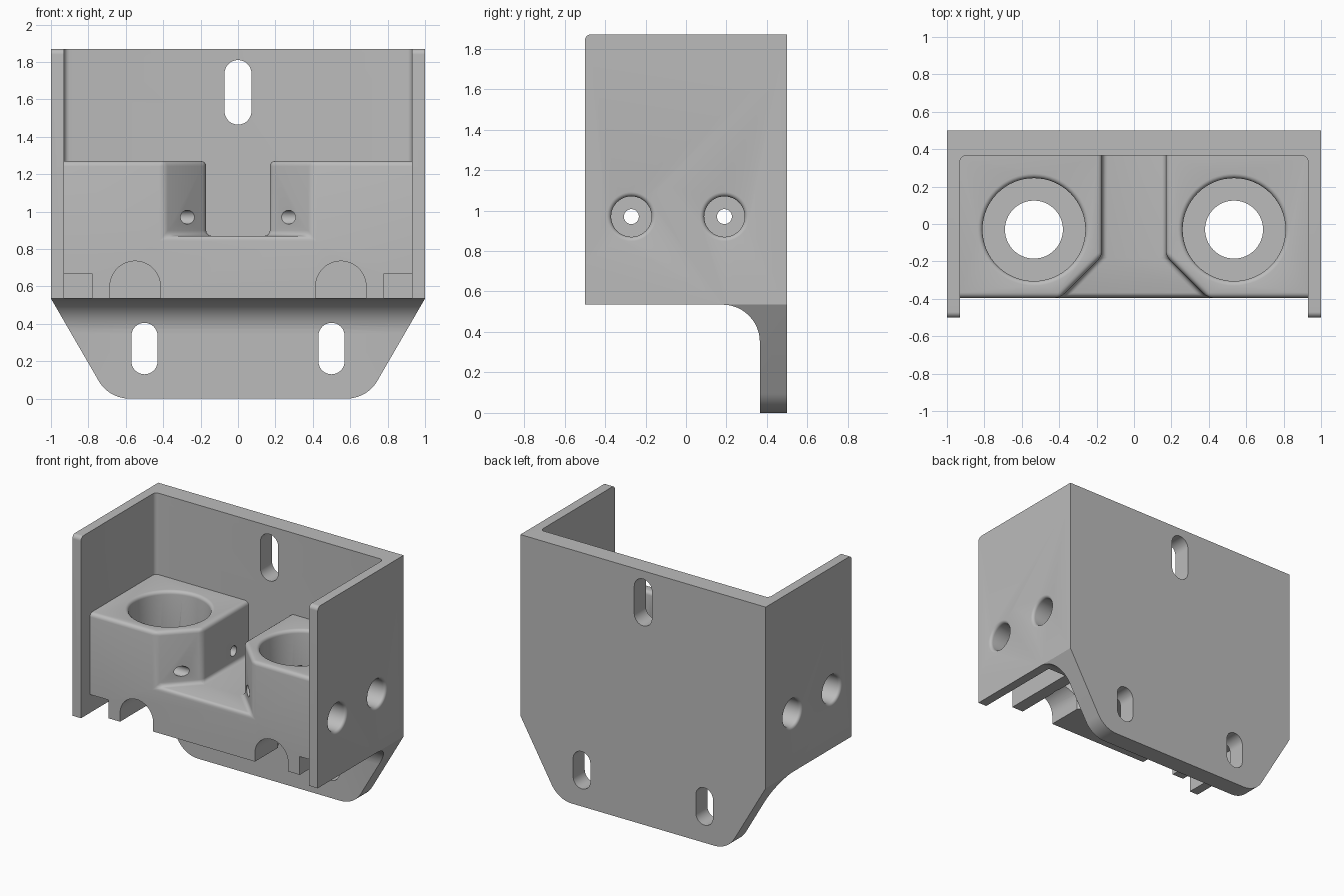
import bpy, bmesh
from math import pi, cos, sin, tan
from mathutils import Vector, Matrix

if "Cube" in bpy.data.objects:
    bpy.data.objects.remove(bpy.data.objects["Cube"])

WALL = 0.93     # inner face of side walls
BACK = 0.365    # inner face of back plate
FRONT = -0.395  # front of the clamp block
BASE = 0.535    # underside of walls and block


def new_object(name, bm):
    bmesh.ops.recalc_face_normals(bm, faces=bm.faces)
    mesh = bpy.data.meshes.new(name)
    bm.to_mesh(mesh)
    bm.free()
    obj = bpy.data.objects.new(name, mesh)
    bpy.context.collection.objects.link(obj)
    return obj


def outline(corners, steps=12):
    """Polygon from (u, v, radius) corners, rounding those with a radius."""
    pts = []
    n = len(corners)
    for i, (u, v, r) in enumerate(corners):
        c = Vector((u, v))
        if not r:
            pts.append(c)
            continue
        a = (Vector(corners[i - 1][:2]) - c).normalized()
        b = (Vector(corners[(i + 1) % n][:2]) - c).normalized()
        half = a.angle(b) / 2
        mid = c + (a + b).normalized() * r / sin(half)
        start = c + a * r / tan(half) - mid
        end = c + b * r / tan(half) - mid
        sweep = start.angle(end)
        for k in range(steps + 1):
            t = k / steps
            pts.append(mid + (start * sin((1 - t) * sweep) + end * sin(t * sweep)) / sin(sweep))
    return pts


def prism(name, pts, axis, lo, hi):
    place = {"x": lambda u, v, w: (w, u, v),
             "y": lambda u, v, w: (u, w, v),
             "z": lambda u, v, w: (u, v, w)}[axis]
    bm = bmesh.new()
    ends = [[bm.verts.new(place(p[0], p[1], w)) for p in pts] for w in (lo, hi)]
    bm.faces.new(ends[0])
    bm.faces.new(ends[1])
    n = len(pts)
    for i in range(n):
        j = (i + 1) % n
        bm.faces.new((ends[0][i], ends[0][j], ends[1][j], ends[1][i]))
    return new_object(name, bm)


def box(name, x, y, z):
    return prism(name, [(x[0], y[0]), (x[1], y[0]), (x[1], y[1]), (x[0], y[1])], "z", *z)


def lathe(name, profile, matrix, sides=64):
    """Closed solid of revolution; profile starts and ends off the axis."""
    bm = bmesh.new()
    rings = [[bm.verts.new((r * cos(2 * pi * k / sides), r * sin(2 * pi * k / sides), h))
              for k in range(sides)] for r, h in profile]
    for a, b in zip(rings, rings[1:]):
        for k in range(sides):
            m = (k + 1) % sides
            bm.faces.new((a[k], a[m], b[m], b[k]))
    bm.faces.new(rings[0])
    bm.faces.new(rings[-1])
    bm.transform(matrix)
    return new_object(name, bm)


def mouth(r, top, f, steps=5):
    """Rounded flare where a bore of radius r meets the surface at height top."""
    return [(r + f - f * cos(a), top - f + f * sin(a))
            for a in (k * pi / 2 / steps for k in range(steps + 1))]


def combine(obj, tool, operation="DIFFERENCE"):
    mod = obj.modifiers.new("cut", "BOOLEAN")
    mod.operation = operation
    mod.solver = "EXACT"
    mod.object = tool
    bpy.context.view_layer.update()
    graph = bpy.context.evaluated_depsgraph_get()
    mesh = bpy.data.meshes.new_from_object(obj.evaluated_get(graph))
    obj.modifiers.clear()
    obj.data = mesh
    bpy.data.objects.remove(tool)


# Bracket envelope: side outline crossed with front outline
side = outline([(0.5, 0, 0), (0.5, 1.87, 0), (-0.5, 1.87, 0.03), (-0.5, BASE, 0),
                (BACK, BASE, 0.185), (BACK, 0, 0)])
bracket = prism("mounting_bracket", side, "x", -1, 1)
front = outline([(-0.69, 0, 0.19), (0.69, 0, 0.19), (1, BASE, 0), (1, 1.95, 0),
                 (-1, 1.95, 0), (-1, BASE, 0)])
combine(bracket, prism("front_outline", front, "y", -0.7, 0.7), "INTERSECT")

# Clamp block with the stepped centre pocket, rounded edges
block = box("clamp_block", (-0.965, 0.965), (FRONT, 0.43), (0, 1.27))
pocket = [(-0.17, 0.7), (-0.17, -0.17), (-0.7, -0.7), (0.7, -0.7), (0.17, -0.17), (0.17, 0.7)]
combine(block, prism("pocket", pocket, "z", 0.87, 2))
bm = bmesh.new()
bm.from_mesh(block.data)
bmesh.ops.remove_doubles(bm, verts=bm.verts, dist=0.0001)
bmesh.ops.dissolve_limit(bm, angle_limit=0.02, verts=bm.verts, edges=bm.edges)
edges = [e for e in bm.edges if min(v.co.z for v in e.verts) > 0.6
         and e.calc_face_angle(0) > 0.3]
bmesh.ops.bevel(bm, geom=edges, offset=0.028, offset_type="OFFSET", segments=4,
                profile=0.5, affect="EDGES", clamp_overlap=True)
bm.to_mesh(block.data)
bm.free()

# Hollow between the walls, leaving the block standing
hollow = outline([(-WALL, -0.7, 0), (WALL, -0.7, 0), (WALL, BACK, 0.03), (-WALL, BACK, 0.03)], 5)
cavity = prism("cavity", hollow, "z", 0.3, 2.2)
combine(cavity, block)
combine(bracket, cavity)


# Mounting slots in the back plate
def slot(x, low, high, half):
    r = half * 0.999
    pts = outline([(x - half, low, r), (x + half, low, r), (x + half, high, r), (x - half, high, r)])
    combine(bracket, prism("slot", pts, "y", 0.2, 0.7))


slot(0, 1.465, 1.81, 0.072)
for s in (-1, 1):
    slot(s * 0.5, 0.13, 0.405, 0.07)

for s in (-1, 1):
    # Stepped vertical bore
    profile = [(0.155, 0.2), (0.155, 0.8), (0.275, 0.8)] + mouth(0.275, 1.27, 0.025) + [(0.3, 1.4)]
    combine(bracket, lathe("bore", profile, Matrix.Translation((s * 0.535, -0.03, 0))))
    # Arched channel under the block
    x = s * 0.55
    arch = outline([(x - 0.135, 0.3, 0), (x + 0.135, 0.3, 0),
                    (x + 0.135, 0.735, 0.1349), (x - 0.135, 0.735, 0.1349)])
    combine(bracket, prism("channel", arch, "y", -0.45, 0.18))
    # Square notch beside the wall
    combine(bracket, box("notch", sorted((s * 0.78, s * WALL)), (-0.45, 0.18), (0.3, 0.67)))

# Cross screw holes with recessed heads in both walls
for y in (-0.27, 0.19):
    turn = Matrix.Translation((0, y, 0.97)) @ Matrix.Rotation(pi / 2, 4, "Y")
    combine(bracket, lathe("screw_hole", [(0.037, -1.2), (0.037, 1.2)], turn, 32))
    for s in (-1, 1):
        head = [(0.1, 0.85)] + mouth(0.1, 1, 0.022) + [(0.122, 1.1)]
        turn = Matrix.Translation((0, y, 0.97)) @ Matrix.Rotation(s * pi / 2, 4, "Y")
        combine(bracket, lathe("screw_head", head, turn, 48))

# Plain grey finish
grey = bpy.data.materials.new("plain_grey")
grey.use_nodes = True
colour = (0.5, 0.5, 0.5, 1)
grey.diffuse_color = colour
grey.node_tree.nodes["Principled BSDF"].inputs["Base Color"].default_value = colour
bracket.data.materials.clear()
bracket.data.materials.append(grey)
for poly in bracket.data.polygons:
    poly.material_index = 0

bpy.ops.object.select_all(action="DESELECT")
bracket.select_set(True)
bpy.context.view_layer.objects.active = bracket
bpy.ops.object.shade_smooth_by_angle(angle=0.5)
